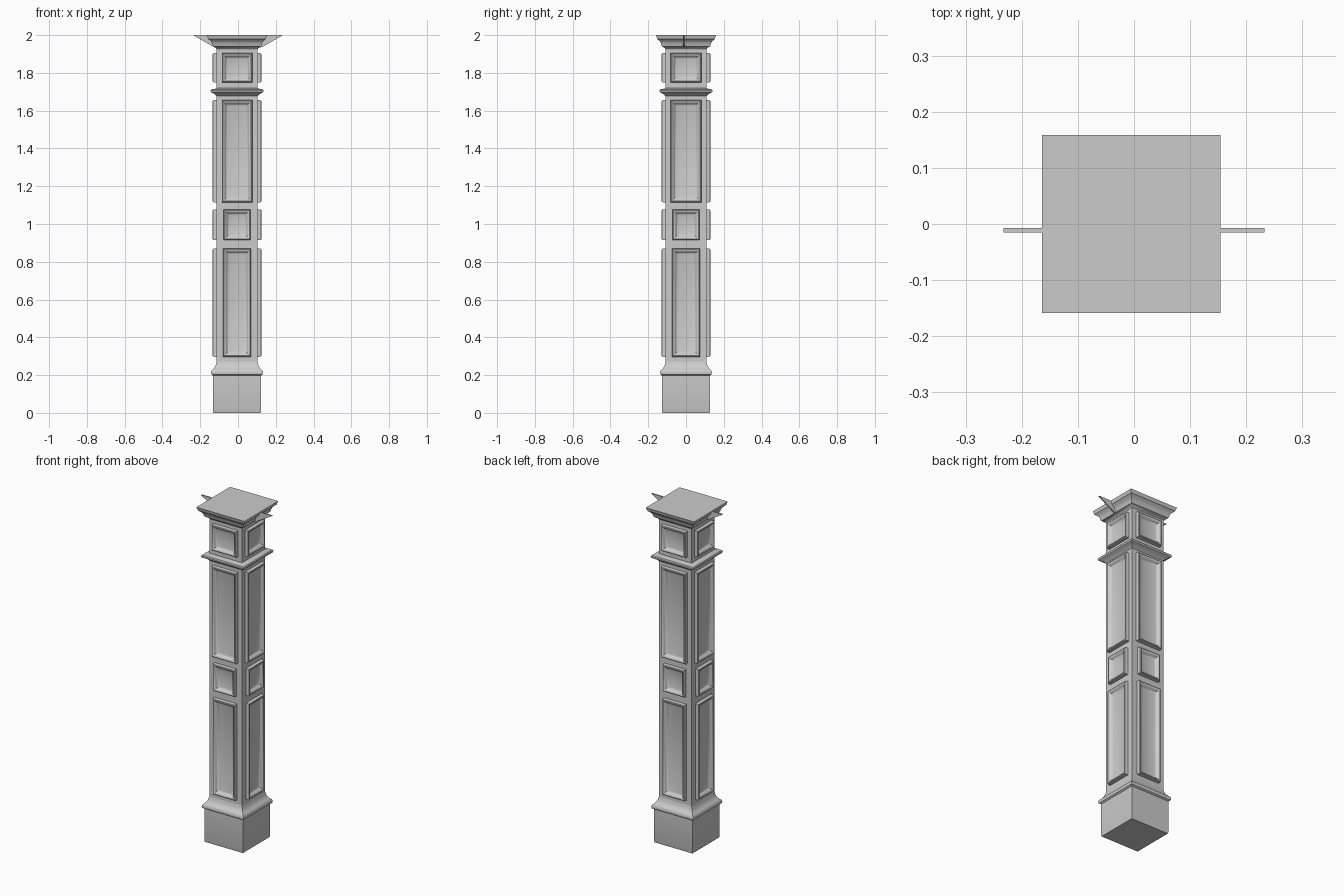
import bpy, bmesh, math
from mathutils import Matrix, Vector

if "Cube" in bpy.data.objects:
    bpy.data.objects.remove(bpy.data.objects["Cube"])

CX = -0.005      # shaft sits slightly left of the fin-to-fin centre
SHAFT = 0.108    # shaft half width


def finish(name, bm):
    bmesh.ops.recalc_face_normals(bm, faces=bm.faces)
    me = bpy.data.meshes.new(name)
    bm.to_mesh(me)
    bm.free()
    ob = bpy.data.objects.new(name, me)
    bpy.context.collection.objects.link(ob)
    bpy.ops.object.select_all(action='DESELECT')
    ob.select_set(True)
    bpy.context.view_layer.objects.active = ob
    bpy.ops.object.shade_smooth_by_angle(angle=math.radians(35))
    return ob


def loft(bm, rings, cap_start=True):
    """Bridge rings of four points and cap the ends."""
    loops = [[bm.verts.new(p) for p in r] for r in rings]
    for a, b in zip(loops, loops[1:]):
        for i in range(4):
            j = (i + 1) % 4
            bm.faces.new((a[i], a[j], b[j], b[i]))
    if cap_start:
        bm.faces.new(loops[0])
    bm.faces.new(loops[-1])


def square_part(name, profile):
    """Square moulding from (half width, height) pairs."""
    bm = bmesh.new()
    loft(bm, [[(CX + sx * w, sy * w, z) for sx, sy in
               ((-1, -1), (1, -1), (1, 1), (-1, 1))] for w, z in profile])
    return finish(name, bm)


# Plinth with its cap moulding
square_part("plinth", [(0.125, 0), (0.127, 0.006), (0.127, 0.198), (0.136, 0.204),
                       (0.138, 0.214), (0.135, 0.224), (0.126, 0.232),
                       (0.117, 0.243), (0.112, 0.256), (SHAFT, 0.272)])
# Shaft
square_part("shaft", [(SHAFT, 0.25), (SHAFT, 1.945)])
# Neck band
square_part("neck_band", [(SHAFT - .004, 1.672), (0.115, 1.684), (0.127, 1.692),
                          (0.139, 1.698), (0.14, 1.708), (0.136, 1.713),
                          (0.118, 1.716), (SHAFT - .004, 1.722)])
# Capital
square_part("capital", [(SHAFT, 1.925), (0.114, 1.934), (0.126, 1.939), (0.13, 1.946),
                        (0.132, 1.956), (0.138, 1.967), (0.148, 1.976),
                        (0.153, 1.98), (0.155, 1.988), (0.159, 2.0)])

# Picture-frame panels on all four faces: name, half width, bottom, top
PANELS = [("lower_panel", 0.074, 0.297, 0.87),
          ("middle_panel", 0.071, 0.915, 1.077),
          ("upper_panel", 0.081, 1.115, 1.656),
          ("top_panel", 0.081, 1.75, 1.905)]
# Frame section: (inset from edge, distance from shaft axis)
SECTION = [(0, 0.1), (0, 0.122), (0.002, 0.127), (0.006, 0.129), (0.011, 0.127),
           (0.016, 0.123), (0.021, 0.116), (0.026, 0.112), (0.031, 0.110)]
for name, hw, z0, z1 in PANELS:
    bm = bmesh.new()
    for k in range(4):
        rot = Matrix.Rotation(k * math.pi / 2, 3, 'Z')
        loft(bm, [[rot @ Vector((x, -d, z)) + Vector((CX, 0, 0)) for x, z in
                   ((-hw + i, z0 + i), (hw - i, z0 + i),
                    (hw - i, z1 - i), (-hw + i, z1 - i))]
                  for i, d in SECTION], cap_start=False)
    finish(name, bm)

# Thin pointed fins either side of the capital
for side, s in (("left", -1), ("right", 1)):
    bm = bmesh.new()
    outline = [(0.10, 1.93), (0.13, 1.938), (0.233, 1.997), (0.233, 2.0), (0.10, 1.999)]
    front = [bm.verts.new((s * x, -0.015, z)) for x, z in outline]
    back = [bm.verts.new((s * x, -0.007, z)) for x, z in outline]
    bm.faces.new(front)
    bm.faces.new(back[::-1])
    for i in range(len(outline)):
        j = (i + 1) % len(outline)
        bm.faces.new((front[i], front[j], back[j], back[i]))
    finish(side + "_fin", bm)
